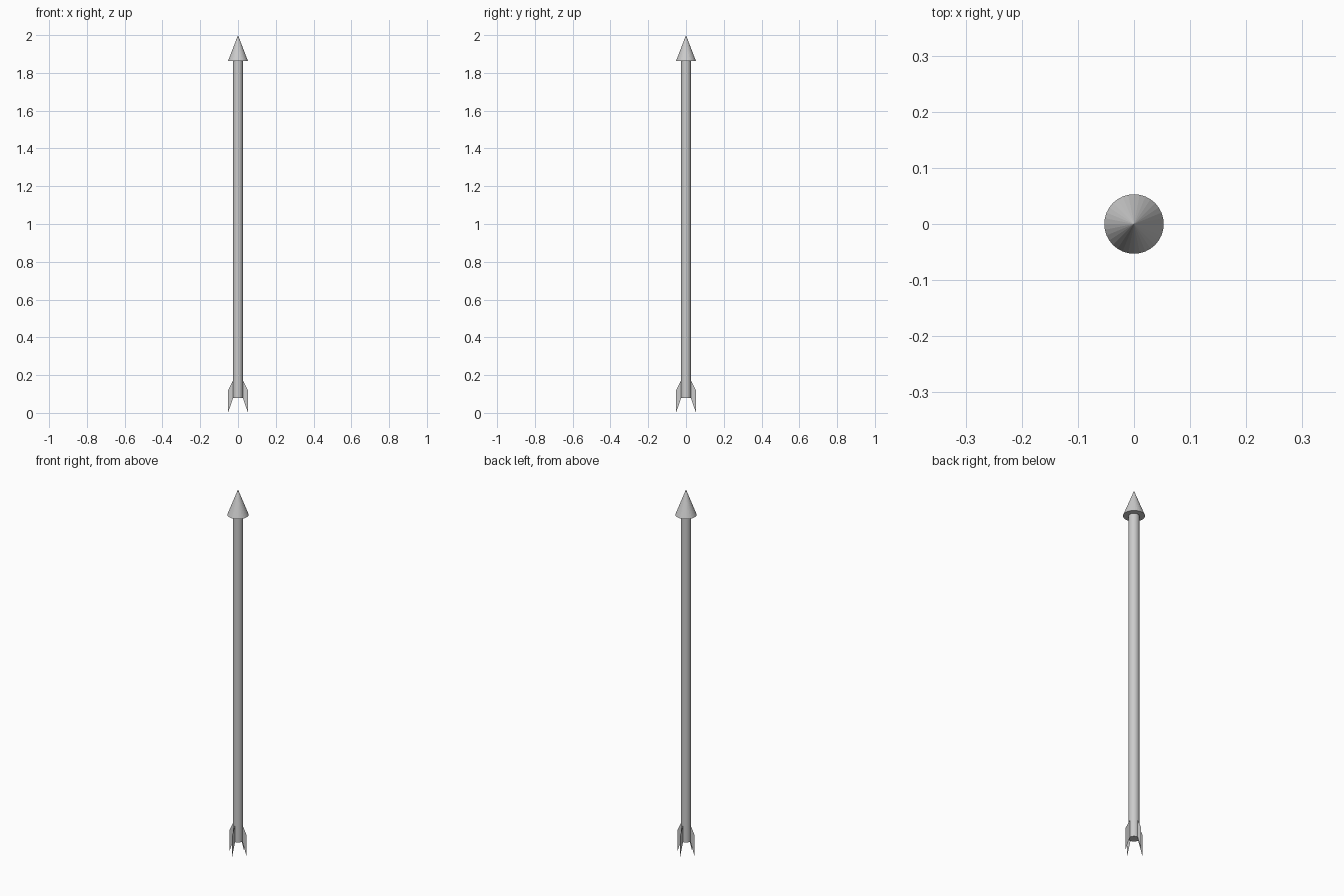
import bpy, math

if "Cube" in bpy.data.objects:
    bpy.data.objects.remove(bpy.data.objects["Cube"])

R_SHAFT, R_HEAD = 0.026, 0.053
Z_SHAFT, Z_HEAD, Z_TOP = 0.078, 1.862, 2.0

# Shaft
bpy.ops.mesh.primitive_cylinder_add(vertices=32, radius=R_SHAFT, depth=Z_HEAD - Z_SHAFT,
                                    location=(0, 0, (Z_HEAD + Z_SHAFT) / 2))
bpy.context.object.name = "shaft"

# Pointed head
bpy.ops.mesh.primitive_cone_add(vertices=32, radius1=R_HEAD, radius2=0, depth=Z_TOP - Z_HEAD,
                                location=(0, 0, (Z_TOP + Z_HEAD) / 2))
bpy.context.object.name = "arrow_head"

# Four thin tail fins: (radius, height) profile turned about z
profile = [(R_SHAFT, 0.172), (R_SHAFT, Z_SHAFT), (R_HEAD, 0.0), (R_HEAD, 0.118)]
mesh = bpy.data.meshes.new("fin")
mesh.from_pydata([(r, 0, z) for r, z in profile], [], [(0, 1, 2, 3)])
for i in range(4):
    fin = bpy.data.objects.new(f"tail_fin_{i + 1}", mesh)
    fin.rotation_euler.z = i * math.pi / 2
    bpy.context.collection.objects.link(fin)
